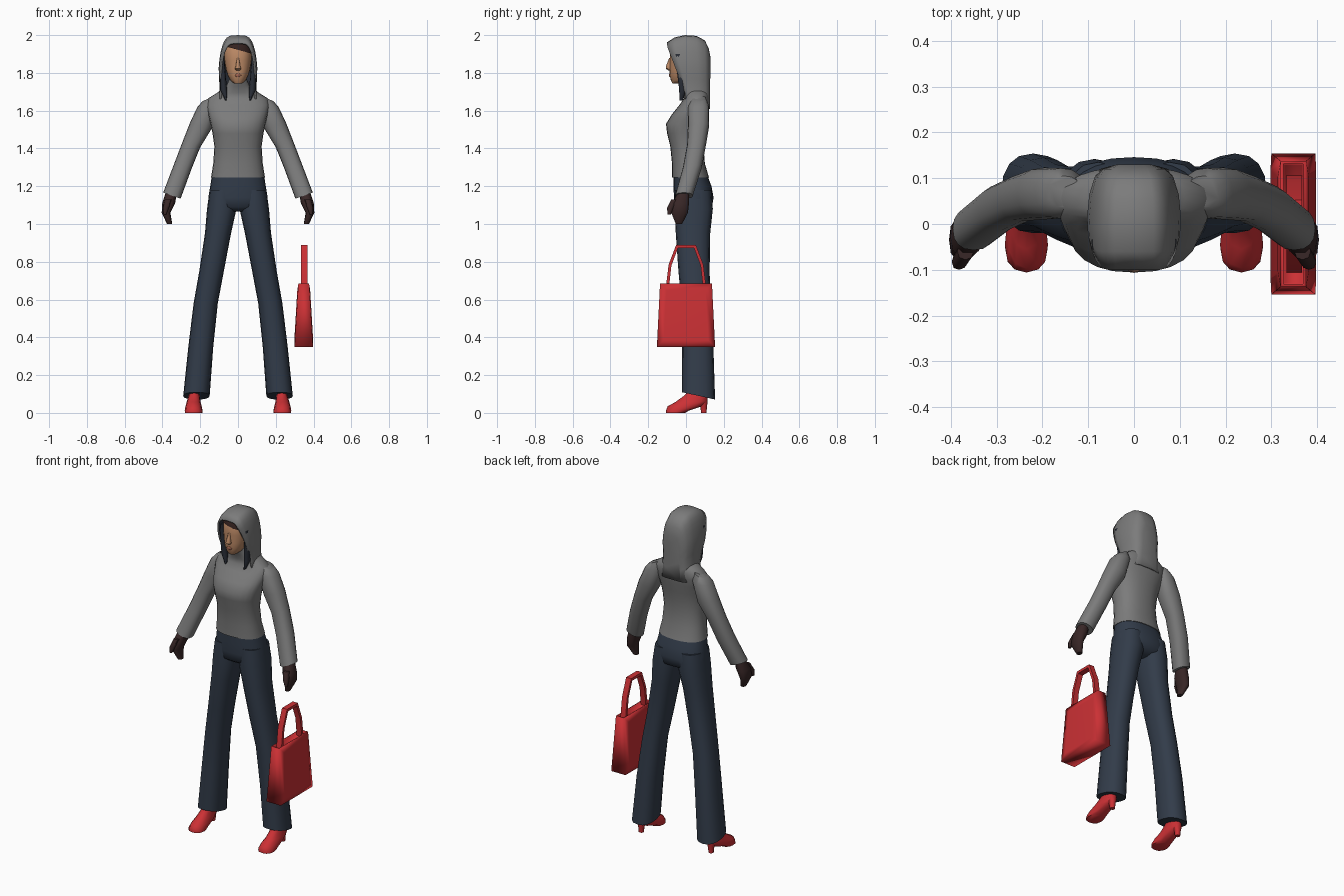
import bpy, bmesh, math

cube = bpy.data.objects.get("Cube")
if cube:
    bpy.data.objects.remove(cube)


def material(name, r, g, b):
    m = bpy.data.materials.new(name)
    m.use_nodes = True
    m.diffuse_color = (r, g, b, 1)
    bsdf = m.node_tree.nodes["Principled BSDF"]
    bsdf.inputs["Base Color"].default_value = (r, g, b, 1)
    bsdf.inputs["Roughness"].default_value = 0.8
    return m


GREY = material("grey fabric", 0.2, 0.2, 0.2)
NAVY = material("navy denim", 0.032, 0.045, 0.068)
LINING = material("dark lining", 0.025, 0.03, 0.042)
GLOVE = material("dark brown leather", 0.04, 0.02, 0.02)
HAIR = material("brown hair", 0.035, 0.016, 0.014)
SKIN = material("skin", 0.5, 0.25, 0.13)
LIPS = material("lips", 0.36, 0.13, 0.08)
RED = material("red leather", 0.6, 0.03, 0.035)


def finish(bm, name, mats, angle=55):
    """Turn a bmesh into a smooth shaded object."""
    bmesh.ops.recalc_face_normals(bm, faces=bm.faces[:])
    mesh = bpy.data.meshes.new(name)
    bm.to_mesh(mesh)
    bm.free()
    for m in mats:
        mesh.materials.append(m)
    ob = bpy.data.objects.new(name, mesh)
    bpy.context.collection.objects.link(ob)
    bpy.ops.object.select_all(action='DESELECT')
    ob.select_set(True)
    bpy.context.view_layer.objects.active = ob
    bpy.ops.object.shade_smooth_by_angle(angle=math.radians(angle))
    return ob


def bridge(bm, rows, closed):
    for a, b in zip(rows, rows[1:]):
        n = len(a)
        for i in range(n if closed else n - 1):
            j = (i + 1) % n
            bm.faces.new((a[i], a[j], b[j], b[i]))


def loft(name, mat, rings, side=1, n=16, power=0.85):
    """Rings: z, centre x, half width, front y, back y, slope in x, slope in y."""
    bm = bmesh.new()
    rows = []
    for ring in rings:
        z, x, rx, front, back, tx, ty = (tuple(ring) + (0, 0))[:7]
        row = []
        for i in range(n):
            a = 2 * math.pi * i / n
            c, s = math.cos(a), math.sin(a)
            dx = rx * math.copysign(abs(c) ** power, c)
            dy = (back - front) / 2 * math.copysign(abs(s) ** power, s)
            row.append(bm.verts.new((side * (x + dx), (front + back) / 2 + dy,
                                     z + tx * dx + ty * dy)))
        rows.append(row)
    bridge(bm, rows, True)
    bm.faces.new(rows[0])
    bm.faces.new(rows[-1])
    return finish(bm, name, [mat])


# Hooded top, body with collar
loft("torso", GREY, [
    (1.245, 0, .143, -.073, .122), (1.32, 0, .131, -.074, .1),
    (1.41, 0, .125, -.083, .093), (1.48, 0, .135, -.1, .098),
    (1.53, 0, .145, -.106, .106), (1.58, 0, .157, -.075, .115),
    (1.63, 0, .168, -.035, .122), (1.665, 0, .158, -.01, .124),
    (1.695, 0, .11, -.01, .122), (1.73, 0, .062, -.025, .1),
    (1.77, 0, .045, -.042, .06)], n=24)

# Trousers, hip section
loft("hips", NAVY, [
    (1.26, 0, .138, -.066, .112), (1.2, 0, .147, -.066, .135),
    (1.14, 0, .157, -.064, .146), (1.09, 0, .158, -.058, .138),
    (1.065, 0, .06, -.02, .09)], n=24)

for side, tag in ((1, "left"), (-1, "right")):
    loft(tag + "_trouser_leg", NAVY, [
        (1.18, .078, .072, -.058, .135), (1.08, .086, .078, -.06, .142),
        (.95, .106, .069, -.054, .128), (.75, .14, .065, -.04, .125),
        (.58, .171, .064, -.024, .13), (.35, .197, .066, -.02, .145),
        (.09, .22, .07, -.02, .154, 0, -.22)], side)
    loft(tag + "_sleeve", GREY, [
        (1.665, .152, .035, .035, .105, -.4), (1.625, .16, .055, .012, .122, -.1),
        (1.52, .197, .058, .01, .123, .25), (1.42, .247, .047, .006, .106, .3),
        (1.30, .294, .046, -.016, .084, .3), (1.15, .35, .046, -.057, .036, .35)], side)
    loft(tag + "_glove", GLOVE, [
        (1.17, .352, .03, -.042, .018), (1.11, .367, .034, -.075, .018),
        (1.06, .381, .023, -.08, .012), (1.0, .362, .014, -.055, -.02)], side, n=10)
    loft(tag + "_thumb", GLOVE, [
        (1.13, .368, .018, -.078, -.04), (1.085, .382, .016, -.1, -.065),
        (1.05, .388, .008, -.098, -.08)], side, n=8)
    loft(tag + "_shoe", RED, [
        (0, .235, .046, -.105, -.005), (.012, .235, .047, -.106, .015),
        (.035, .235, .043, -.097, .085), (.058, .235, .037, -.055, .115),
        (.095, .232, .029, -.005, .115), (.14, .23, .026, .025, .11)], side, n=12)
    loft(tag + "_shoe_heel", RED, [
        (0, .235, .014, .08, .108), (.03, .235, .016, .076, .111),
        (.065, .235, .028, .055, .115)], side, n=8)
    loft(tag + "_hair_strand", LINING, [
        (1.9, .083, .01, -.06, -.02), (1.8, .08, .014, -.047, .0),
        (1.71, .076, .018, -.036, .0), (1.655, .064, .004, -.035, -.015)], side, n=8)

# Head
loft("head", SKIN, [
    (1.745, 0, .022, -.072, -.03), (1.76, 0, .04, -.08, .03),
    (1.79, 0, .056, -.087, .06), (1.82, 0, .065, -.087, .08),
    (1.87, 0, .073, -.086, .09), (1.92, 0, .073, -.086, .09),
    (1.96, 0, .055, -.062, .07)], n=20)
loft("nose", SKIN, [
    (1.88, 0, .006, -.089, -.07), (1.835, 0, .012, -.106, -.07),
    (1.822, 0, .017, -.107, -.07), (1.812, 0, .01, -.092, -.07)], n=8)
loft("lips", LIPS, [
    (1.797, 0, .008, -.088, -.07), (1.787, 0, .02, -.091, -.07),
    (1.777, 0, .008, -.087, -.07)], n=8)
loft("hair", HAIR, [
    (1.922, 0, .078, -.091, .08, -.28), (1.95, 0, .072, -.086, .08, -.2),
    (1.972, 0, .052, -.066, .06)], n=20)

# Hood: arches from the face opening to the closed back
bm = bmesh.new()
rows = []
base, steps = 1.61, 20
for low, high, width, top in (
        (.0, -.1, .101, 1.962), (.015, -.06, .107, 1.988), (.04, -.005, .109, 2.0),
        (.075, .055, .104, 1.996), (.105, .1, .092, 1.972),
        (.12, .12, .075, 1.93), (.127, .131, .05, 1.88)):
    row = []
    for i in range(steps + 1):
        a = math.pi * i / steps
        c, s = math.cos(a), math.sin(a)
        z = base + (top - base) * abs(s) ** .75
        x = width * math.copysign(abs(c) ** .5, c) if abs(c) > .001 else 0
        x *= 1 - .12 * math.exp(-((z - 1.73) / .05) ** 2)
        t = max(0, min(1, (z - 1.68) / .26))
        row.append(bm.verts.new((x, low + (high - low) * t, z)))
    rows.append(row)
bridge(bm, rows, False)
bm.faces.new(rows[-1])
hood = finish(bm, "hood", [GREY, LINING], 70)
shell = hood.modifiers.new("lining", 'SOLIDIFY')
shell.thickness = .01
shell.offset = -1
shell.material_offset = 1

# Handbag body: tapered box with inset panels and a recessed top
bm = bmesh.new()
bmesh.ops.create_cube(bm, size=1)
for v in bm.verts:
    up = v.co.z > 0
    v.co = (.348 + v.co.x * (.056 if up else .096),
            v.co.y * (.275 if up else .308), .685 if up else .35)
bm.normal_update()
panels = [f for f in bm.faces if abs(f.normal.x) > .5]
lid = [f for f in bm.faces if f.normal.z > .5]
bmesh.ops.inset_individual(bm, faces=panels, thickness=.05, depth=.004)
bmesh.ops.inset_individual(bm, faces=lid, thickness=.009)
bmesh.ops.inset_individual(bm, faces=lid, thickness=.004, depth=-.015)
finish(bm, "handbag", [RED], 180)

# Handbag handle: bent strap
bm = bmesh.new()
half = [(.106, .67, .09), (.092, .785, .077), (.052, .89, .042)]
path = [(y, z, i) for y, z, i in half] + [(-y, z, -i) for y, z, i in reversed(half)]
rows = []
for y, z, inner in path:
    drop = .016 if z > .85 else .004
    rows.append([bm.verts.new(p) for p in (
        (.333, y, z), (.367, y, z), (.367, inner, z - drop), (.333, inner, z - drop))])
bridge(bm, rows, True)
bm.faces.new(rows[0])
bm.faces.new(rows[-1])
finish(bm, "handbag_handle", [RED], 50)
